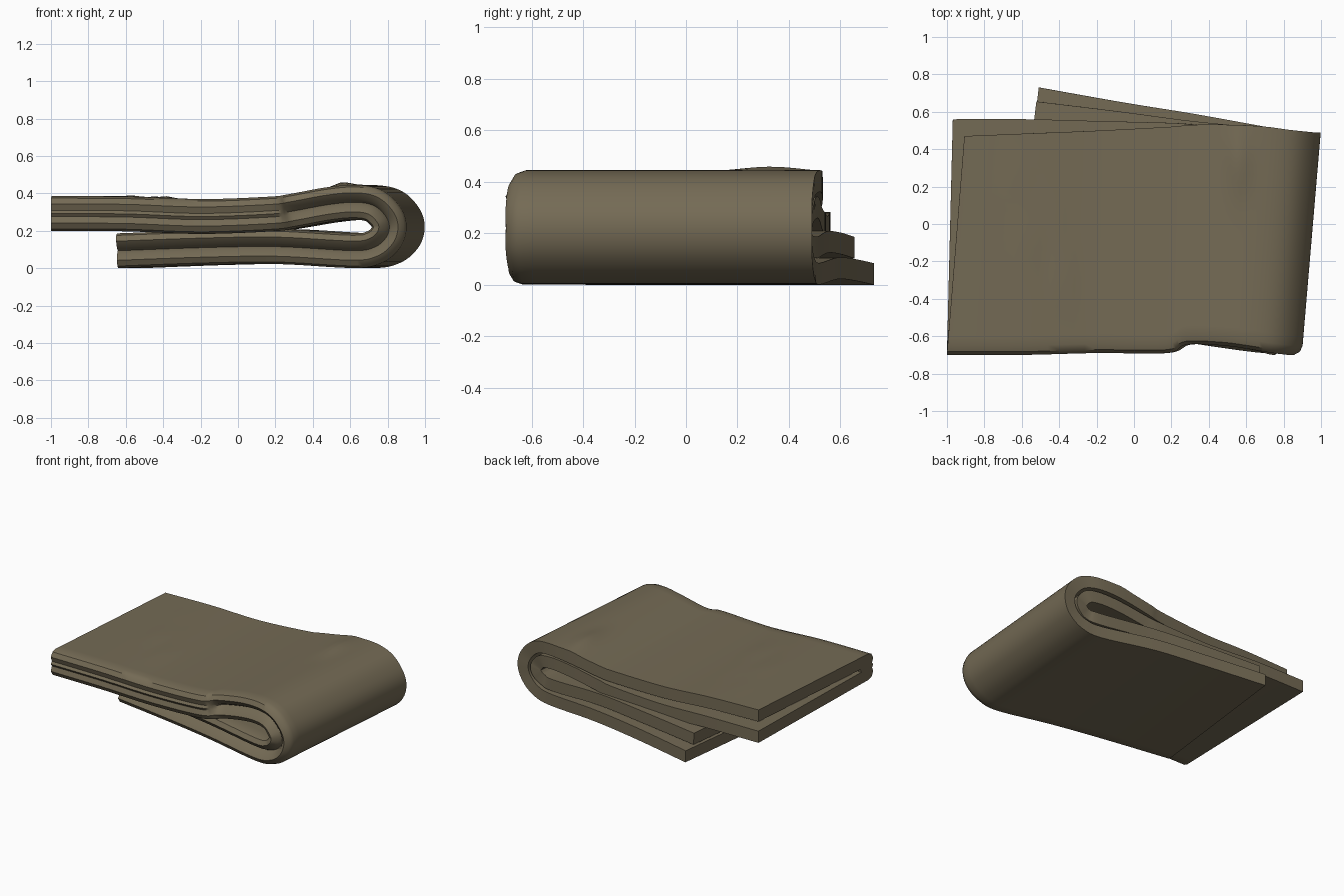
import bpy, bmesh, math
from mathutils import Vector

if "Cube" in bpy.data.objects:
    bpy.data.objects.remove(bpy.data.objects["Cube"])

H, G = 0.093, 0.009          # half thickness of the double cloth, half gap between its sheets
STEPS, NY = 6, 22            # samples per station and across the cloth

# Stations along the folded strip: front x, z, shear, front y, outer back y, inner back y
ST = [
    (-1.00, .292, .080, -.70, .47, .56),
    (-.60, .290, .050, -.70, .485, .56),
    (-.20, .276, .020, -.69, .50, .55),
    (.18, .290, .020, -.69, .52, .54),
    (.29, .305, .030, -.645, .53, .53),
    (.48, .340, .050, -.65, .53, .52),
    (.62, .352, .070, -.67, .52, .51),
    (.72, .335, .085, -.69, .50, .50),
    (.785, .278, .085, -.70, .49, .49),
    (.805, .220, .085, -.70, .49, .49),
    (.785, .160, .085, -.70, .49, .49),
    (.72, .110, .085, -.69, .50, .49),
    (.60, .094, .085, -.68, .52, .51),
    (.20, .115, .090, -.62, .59, .55),
    (-.20, .110, .105, -.54, .65, .60),
    (-.68, .093, .120, -.44, .73, .655),
]


def spline(k, t):
    """Catmull-Rom value of all station fields."""
    p = [ST[min(max(k + i, 0), len(ST) - 1)] for i in (-1, 0, 1, 2)]
    return [.5 * (2 * b + (c - a) * t + (2 * a - 5 * b + 4 * c - d) * t * t
                  + (3 * b - a - 3 * c + d) * t ** 3) for a, b, c, d in zip(*p)]


def gauss(v, c, w):
    return math.exp(-((v - c) / w) ** 2)


def crease(x, y, z):
    """Soft wrinkles on the top surface."""
    if z < .2:
        return 0
    return (.022 * gauss(x, .56 - .25 * (y - .3) ** 2, .06) * gauss(y, .34, .17)
            + .010 * gauss(x, -.42 - .12 * y, .035) * gauss(y, -.25, .3)
            + .007 * gauss(x, -.58 - .10 * y, .03) * gauss(y, .0, .3))


def section(yf, ybo, ybi, groove):
    """Hairpin outline: two sheets joined along the front fold, open at the back."""
    lerp = lambda a, b: [a + (b - a) * i / NY for i in range(NY + 1)]
    front = [(.88, .018), (.55, 0), (.18, .012), (0, None), (-.18, .012), (-.55, 0), (-.88, .018)]
    pts = [(y, H) for y in lerp(ybo, yf + .05)]
    pts += [(yf + (o if o is not None else 0) + (groove if o is None else
             groove * .25 if abs(n) < .2 else 0), n * H) for n, o in front]
    pts += [(y, -H) for y in lerp(yf + .05, ybi)]
    pts += [(y, -G) for y in lerp(ybi, yf + .13)]
    pts += [(y, G) for y in lerp(yf + .13, ybo)]
    return pts


# Folded cloth: sweep the hairpin outline along the turned-over strip
samples = [spline(k, i / STEPS) for k in range(len(ST) - 1) for i in range(STEPS)] + [list(ST[-1])]
bm = bmesh.new()
rings = []
for i, (x, z, sh, yf, ybo, ybi) in enumerate(samples):
    a, b = samples[max(i - 1, 0)], samples[min(i + 1, len(samples) - 1)]
    tan = Vector((b[0] - a[0], 0, b[1] - a[1])).normalized()
    nor = Vector((-tan.z, 0, tan.x))
    groove = .06 * min(1, max(0, (i / STEPS - 3.2) / .8))
    ring = []
    for y, n in section(yf, ybo, ybi, groove):
        s = sh - (.055 * max(0, 1 - i / (STEPS * 2)) if n < 0 else 0)
        p = Vector((x + s * (y + .69), y, z)) + nor * n
        if n == H:
            p += nor * crease(p.x, y, p.z)
        ring.append(bm.verts.new(p))
    rings.append(ring)
m = len(rings[0])
for r, q in zip(rings, rings[1:]):
    for j in range(m):
        k = (j + 1) % m
        bm.faces.new((r[j], r[k], q[k], q[j]))
bm.faces.new(rings[0])
bm.faces.new(rings[-1])
bmesh.ops.recalc_face_normals(bm, faces=bm.faces)

# Rest the cloth on the ground
low = min(v.co.z for v in bm.verts)
for v in bm.verts:
    v.co.z -= low
mesh = bpy.data.meshes.new("folded_cloth")
bm.to_mesh(mesh)
bm.free()
cloth = bpy.data.objects.new("folded_cloth", mesh)
bpy.context.collection.objects.link(cloth)

# Olive brown fabric
mat = bpy.data.materials.new("olive_brown_fabric")
mat.diffuse_color = (.175, .145, .090, 1)
mat.use_nodes = True
mat.node_tree.nodes["Principled BSDF"].inputs["Base Color"].default_value = mat.diffuse_color
mesh.materials.append(mat)
bpy.context.view_layer.objects.active = cloth
cloth.select_set(True)
bpy.ops.object.shade_smooth_by_angle(angle=math.radians(40))
